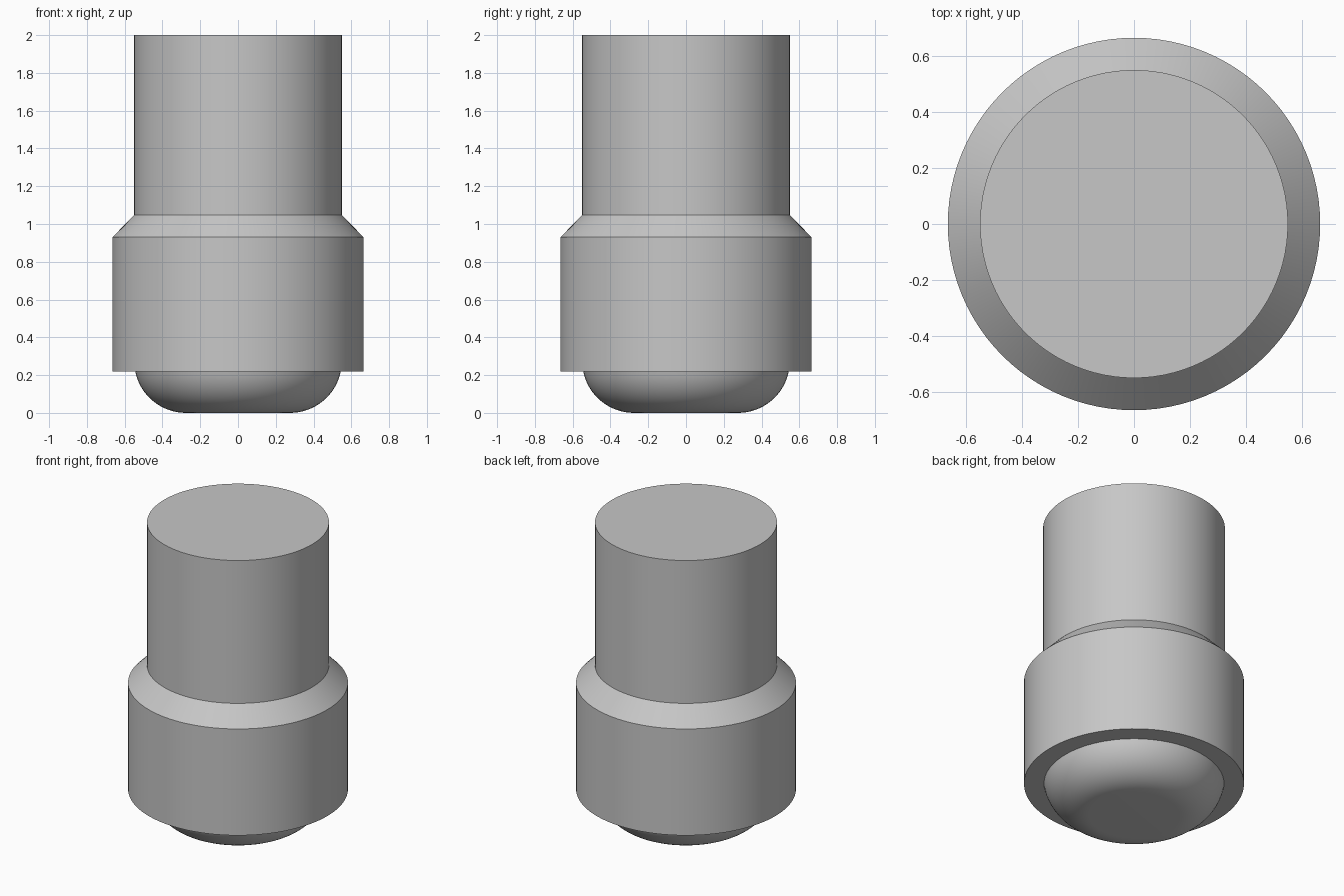
import bpy, bmesh
from math import sin, cos, pi, asin

if "Cube" in bpy.data.objects:
    bpy.data.objects.remove(bpy.data.objects["Cube"], do_unlink=True)

SEGMENTS = 96
SHAFT_R, COLLAR_R = 0.55, 0.665
COLLAR_BOTTOM, COLLAR_TOP, SHOULDER_TOP = 0.22, 0.93, 1.047
HEIGHT = 2.0

grey = bpy.data.materials.new("plain grey")
grey.use_nodes = True
colour = (0.57, 0.57, 0.57, 1)
grey.diffuse_color = colour
grey.node_tree.nodes["Principled BSDF"].inputs["Base Color"].default_value = colour


def lathe(name, profile):
    """Revolve (radius, height) points, listed bottom to top, about the z axis."""
    bm = bmesh.new()
    rings = []
    for r, z in profile:
        rings.append([bm.verts.new((r * cos(2 * pi * i / SEGMENTS),
                                    r * sin(2 * pi * i / SEGMENTS), z))
                      for i in range(SEGMENTS)])
    for low, high in zip(rings, rings[1:]):
        for i in range(SEGMENTS):
            j = (i + 1) % SEGMENTS
            bm.faces.new((low[i], low[j], high[j], high[i]))
    # Close only the ends that are on the outside of the model
    if profile[0][1] == 0:
        bm.faces.new(rings[0][::-1])
    if profile[-1][1] == HEIGHT:
        bm.faces.new(rings[-1])
    mesh = bpy.data.meshes.new(name)
    bm.to_mesh(mesh)
    bm.free()
    mesh.materials.append(grey)
    obj = bpy.data.objects.new(name, mesh)
    bpy.context.collection.objects.link(obj)
    bpy.ops.object.select_all(action='DESELECT')
    obj.select_set(True)
    bpy.context.view_layer.objects.active = obj
    bpy.ops.object.shade_smooth_by_angle(angle=pi / 6)
    return obj


# Rounded tip: flat base with a large fillet, cut off where it enters the collar
FILLET, STEPS = 0.275, 16
end_angle = pi / 2 - asin((FILLET - COLLAR_BOTTOM) / FILLET)
tip = [(SHAFT_R - FILLET + FILLET * sin(end_angle * i / STEPS),
        FILLET - FILLET * cos(end_angle * i / STEPS)) for i in range(STEPS + 1)]
lathe("rounded_tip", tip)

# Collar: flat underside, straight wall, chamfered shoulder
lathe("collar", [(tip[-1][0], COLLAR_BOTTOM), (COLLAR_R, COLLAR_BOTTOM),
                 (COLLAR_R, COLLAR_TOP), (SHAFT_R, SHOULDER_TOP)])

# Upper shaft with flat top
lathe("shaft", [(SHAFT_R, SHOULDER_TOP), (SHAFT_R, HEIGHT)])
